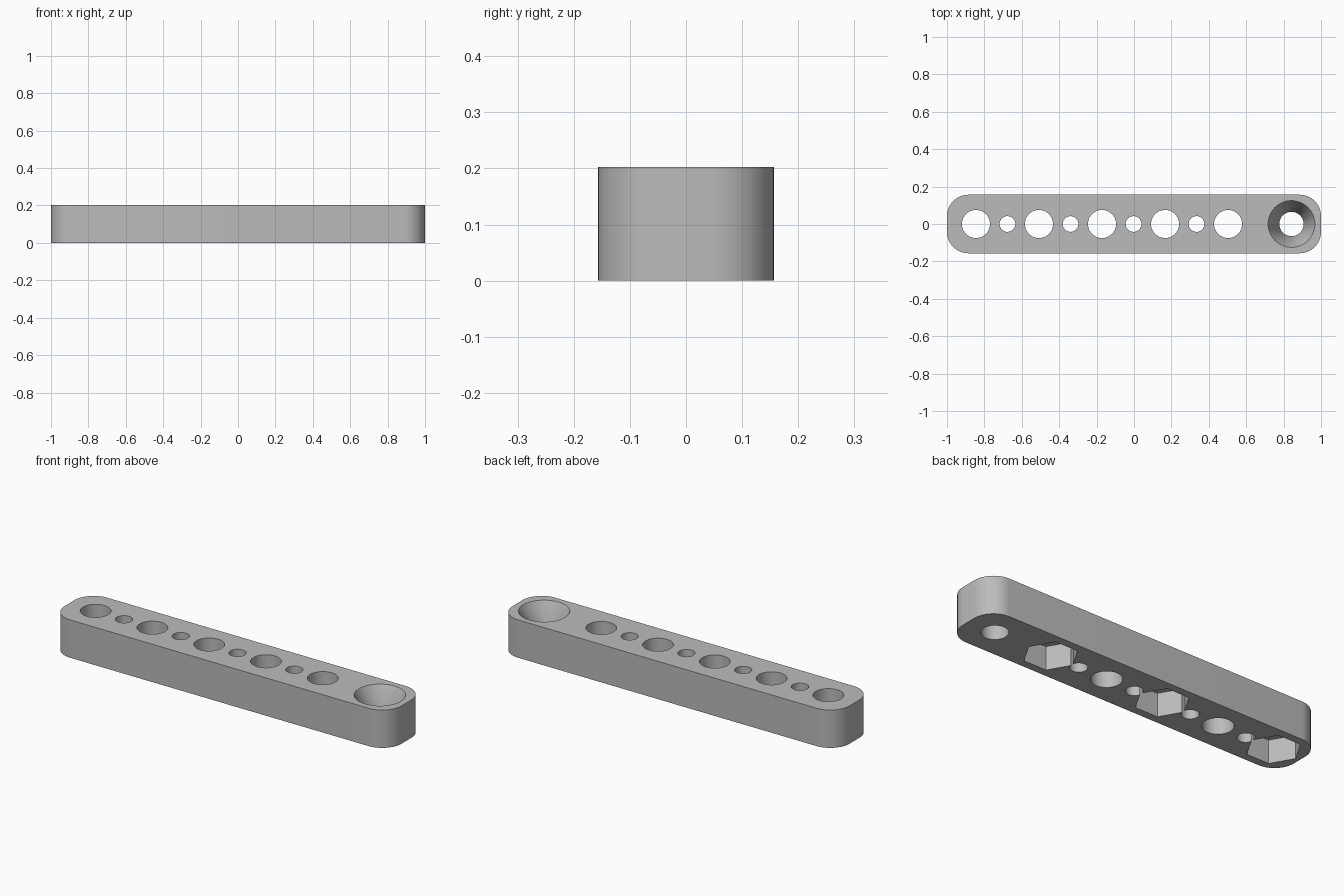
import bpy
import math

LENGTH, WIDTH, HEIGHT = 2.0, 0.313, 0.203
CORNER = 0.115
PITCH = 0.337

old = bpy.data.objects.get("Cube")
if old:
    bpy.data.objects.remove(old)

grey = bpy.data.materials.new("light grey")
grey.use_nodes = True
grey.diffuse_color = (0.5, 0.5, 0.5, 1)
grey.node_tree.nodes["Principled BSDF"].inputs["Base Color"].default_value = (0.5, 0.5, 0.5, 1)


def activate(obj):
    bpy.ops.object.select_all(action="DESELECT")
    obj.select_set(True)
    bpy.context.view_layer.objects.active = obj


def cutter(name, x, r_low, r_high, z_low, z_high, sides=64, turn=0.0):
    """Upright cylinder, cone or prism, subtracted from the bar."""
    bpy.ops.mesh.primitive_cone_add(
        vertices=sides, radius1=r_low, radius2=r_high, depth=z_high - z_low,
        location=(x, 0, (z_low + z_high) / 2), rotation=(0, 0, turn))
    obj = bpy.context.object
    obj.name = name
    return obj


# Bar with rounded vertical corners
bpy.ops.mesh.primitive_cube_add(size=1, location=(0, 0, HEIGHT / 2))
bar = bpy.context.object
bar.name = "bar"
bar.scale = (LENGTH, WIDTH, HEIGHT)
bpy.ops.object.transform_apply(location=True, rotation=False, scale=True)
bar.data.materials.append(grey)

weights = bar.data.attributes.new("bevel_weight_edge", "FLOAT", "EDGE")
for edge in bar.data.edges:
    a, b = (bar.data.vertices[i].co for i in edge.vertices)
    weights.data[edge.index].value = 1.0 if abs(a.z - b.z) > 0.1 else 0.0
bevel = bar.modifiers.new("rounded_corners", "BEVEL")
bevel.limit_method = "WEIGHT"
bevel.width = CORNER
bevel.segments = 16

# Row of large holes, every other one with a hexagonal nut pocket below
cutters = []
for i in range(5):
    x = -0.845 + i * PITCH
    cutters.append(cutter("large_hole_cutter", x, 0.075, 0.075, -0.1, 0.3))
    if i % 2 == 0:
        cutters.append(cutter("nut_pocket_cutter", x, 0.132, 0.132, -0.1, 0.125,
                              sides=6, turn=math.pi / 6))
    if i < 4:
        cutters.append(cutter("small_hole_cutter", x + PITCH / 2, 0.042, 0.042, -0.1, 0.3))

# Countersunk end hole
cutters.append(cutter("end_hole_cutter", 0.842, 0.065, 0.065, -0.1, 0.3))
cutters.append(cutter("countersink_cutter", 0.842, 0.065, 0.125, 0.08, HEIGHT + 0.0001))

for obj in cutters:
    obj.hide_render = True
    cut = bar.modifiers.new(obj.name, "BOOLEAN")
    cut.operation = "DIFFERENCE"
    cut.solver = "EXACT"
    cut.object = obj

# Apply everything, then drop the cutters
activate(bar)
for mod in list(bar.modifiers):
    bpy.ops.object.modifier_apply(modifier=mod.name)
for obj in cutters:
    bpy.data.objects.remove(obj)

activate(bar)
bpy.ops.object.shade_smooth_by_angle(angle=math.radians(30))
